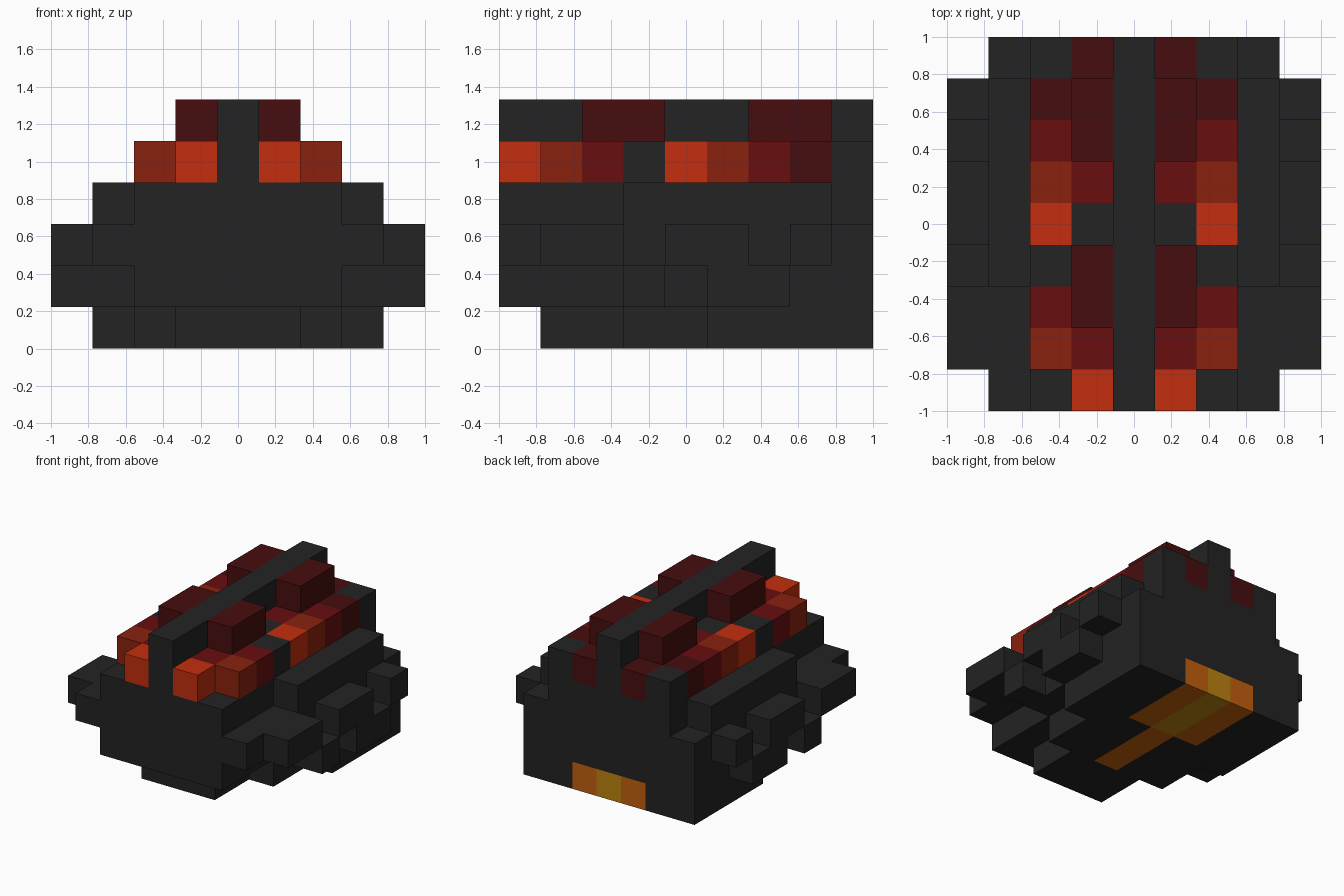
import bpy
import bmesh
from mathutils import Vector

cube = bpy.data.objects.get("Cube")
if cube:
    bpy.data.objects.remove(cube, do_unlink=True)

CELL = 2 / 9


def make_material(name, hex_code):
    """Flat material from an sRGB hex code, stored as linear values."""
    def linear(c):
        return c / 12.92 if c <= 0.04045 else ((c + 0.055) / 1.055) ** 2.4
    rgb = [linear(int(hex_code[i:i + 2], 16) / 255) for i in (0, 2, 4)]
    mat = bpy.data.materials.new(name)
    mat.use_nodes = True
    mat.diffuse_color = (*rgb, 1)
    bsdf = mat.node_tree.nodes["Principled BSDF"]
    bsdf.inputs["Base Color"].default_value = (*rgb, 1)
    bsdf.inputs["Roughness"].default_value = 0.9
    return mat


charcoal = make_material("charcoal", "232323")
bright = make_material("bright_orange", "C42E0F")
rust = make_material("rust", "8A220E")
red = make_material("deep_red", "680E10")
maroon = make_material("maroon", "470D0E")
amber = make_material("amber", "C0600D")
gold = make_material("gold", "BC8210")

grid = {}    # cell -> part name
parts = {}   # part name -> material


def fill(part, mat, xs, ys, zs, mirror=False):
    """Fill an inclusive block of cells; mirror repeats it across x = 0."""
    parts[part] = mat
    for x in range(xs[0], xs[1] + 1):
        for y in range(ys[0], ys[1] + 1):
            for z in range(zs[0], zs[1] + 1):
                grid[x, y, z] = part
                if mirror:
                    grid[-x, y, z] = part


# Main body, narrow keel first, then the wider flanks
fill("body", charcoal, (-1, 1), (-3, 4), (0, 0))
fill("body", charcoal, (2, 2), (-1, 4), (0, 0), True)
fill("body", charcoal, (3, 3), (1, 4), (0, 0), True)
fill("body", charcoal, (-2, 2), (-4, 4), (1, 3))
fill("body", charcoal, (3, 3), (-1, 4), (1, 1), True)
fill("body", charcoal, (3, 3), (-4, 4), (2, 2), True)
fill("body", charcoal, (3, 3), (-1, 3), (3, 3), True)

# Side lumps, upper and lower rows
for side, x in (("left", 4), ("right", -4)):
    for ys in ((-3, -2), (0, 1), (3, 3)):
        fill(side + "_upper_lumps", charcoal, (x, x), ys, (2, 2))
    for ys in ((-1, -1), (1, 2)):
        fill(side + "_lower_lumps", charcoal, (x, x), ys, (1, 1))

# Central ridge along the top
fill("top_ridge", charcoal, (0, 0), (-4, 4), (4, 5))

# Glowing bands on the back: each colour run fades towards the rear
inner = [bright, red, maroon, maroon, charcoal, red, maroon, maroon, maroon]
outer = [None, rust, red, charcoal, bright, rust, red, maroon, charcoal]
for x, band in ((1, inner), (2, outer)):
    for y, mat in enumerate(band, -4):
        if mat:
            fill("band_" + mat.name, mat, (x, x), (y, y), (4, 4), True)

# Raised plates beside the ridge
for ys in ((-2, -1), (2, 3)):
    fill("raised_plates", maroon, (1, 1), ys, (5, 5), True)

# Glowing vent under the tail
fill("vent_edge", amber, (-1, 1), (2, 4), (0, 0))
fill("vent_edge", amber, (0, 0), (-1, 1), (0, 0))
fill("vent_core", gold, (0, 0), (2, 4), (0, 0))

DIRECTIONS = [Vector(s * (i == a) for i in range(3))
              for a in range(3) for s in (-1, 1)]


def build(part, mat):
    """Mesh the exposed sides of every cell that belongs to a part."""
    bm = bmesh.new()
    for cell, owner in grid.items():
        if owner != part:
            continue
        centre = Vector(cell) + Vector((0, 0, 0.5))
        for n in DIRECTIONS:
            if tuple(int(c) for c in Vector(cell) + n) in grid:
                continue
            u = Vector((n.y, n.z, n.x))
            v = n.cross(u)
            corners = [(n + a * u + b * v) / 2
                       for a, b in ((-1, -1), (1, -1), (1, 1), (-1, 1))]
            bm.faces.new([bm.verts.new((centre + c) * CELL) for c in corners])
    bmesh.ops.remove_doubles(bm, verts=bm.verts, dist=0.001)
    mesh = bpy.data.meshes.new(part)
    bm.to_mesh(mesh)
    bm.free()
    mesh.materials.append(mat)
    bpy.context.scene.collection.objects.link(bpy.data.objects.new(part, mesh))


for part, mat in parts.items():
    build(part, mat)
